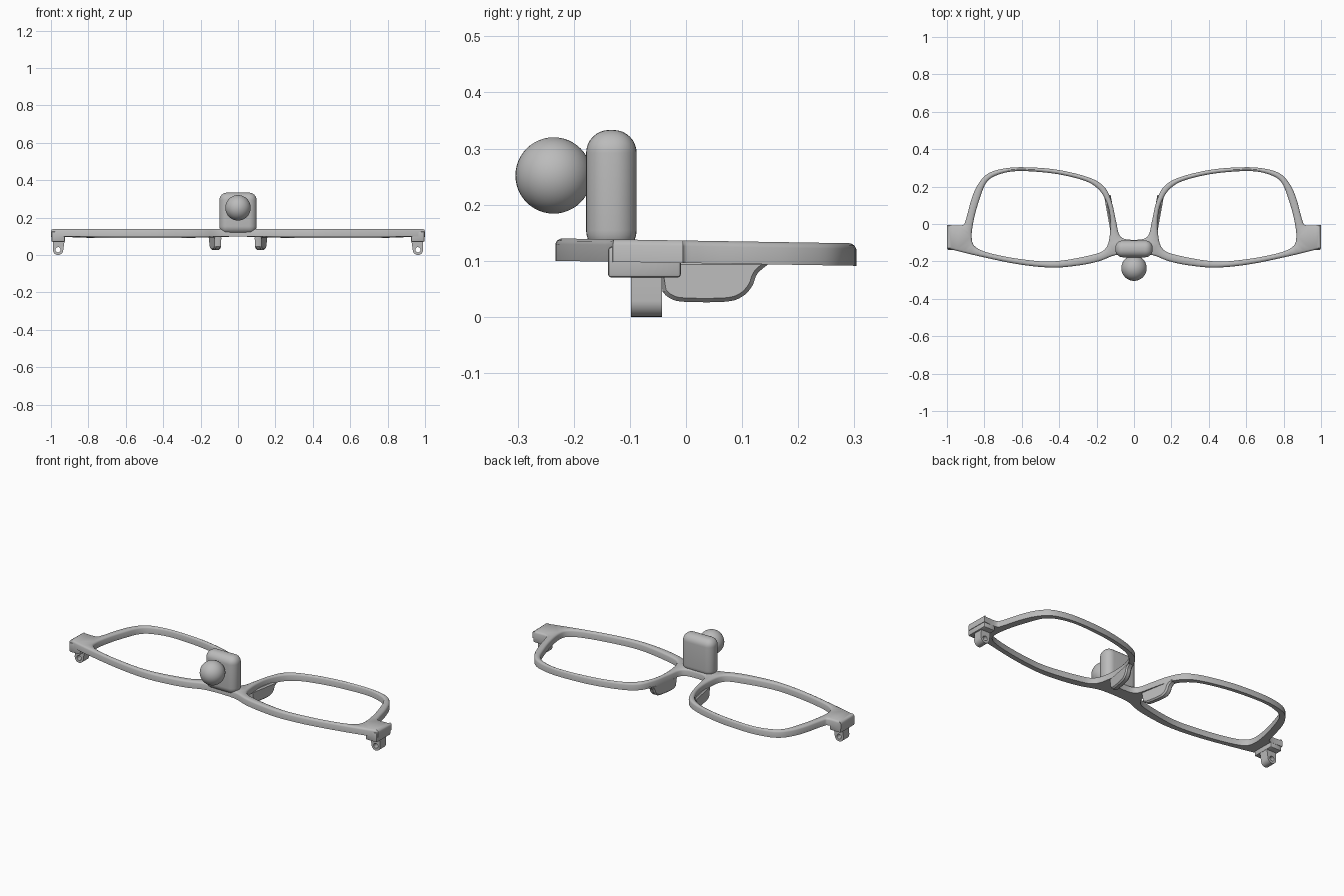
import bpy, bmesh, math
from mathutils import Vector, Matrix

if "Cube" in bpy.data.objects:
    bpy.data.objects.remove(bpy.data.objects["Cube"], do_unlink=True)

grey = bpy.data.materials.new("light_grey")
grey.use_nodes = True
colour = (0.5, 0.5, 0.5, 1)
grey.diffuse_color = colour
grey.node_tree.nodes["Principled BSDF"].inputs["Base Color"].default_value = colour


def finish(name, bm, mirror=False, angle=35):
    """Turn a bmesh into a shaded, coloured object."""
    bmesh.ops.recalc_face_normals(bm, faces=bm.faces)
    mesh = bpy.data.meshes.new(name)
    bm.to_mesh(mesh)
    bm.free()
    mesh.materials.append(grey)
    obj = bpy.data.objects.new(name, mesh)
    bpy.context.collection.objects.link(obj)
    bpy.ops.object.select_all(action='DESELECT')
    obj.select_set(True)
    bpy.context.view_layer.objects.active = obj
    bpy.ops.object.shade_smooth_by_angle(angle=math.radians(angle))
    if mirror:
        obj.modifiers.new("Mirror", 'MIRROR')
    return obj


def spline(points, closed=False, steps=5):
    """Smooth curve through the given points."""
    p = [Vector(q) for q in points]
    n = len(p)
    get = (lambda i: p[i % n]) if closed else (lambda i: p[min(max(i, 0), n - 1)])
    out = []
    for i in range(n if closed else n - 1):
        a, b, c, d = (get(i + k) for k in (-1, 0, 1, 2))
        for s in range(steps):
            t = s / steps
            out.append(b + (c - a) * t / 2 + (a - b * 2.5 + c * 2 - d / 2) * t * t
                       + ((b - c) * 3 + d - a) * t ** 3 / 2)
    return out if closed else out + [p[-1]]


def flip(points):
    return [Vector((-q.x, q.y)) for q in reversed(points)]


def inset(loop, dist):
    """Shift a loop to its left, which is into the material."""
    out = []
    for i, q in enumerate(loop):
        t = (loop[(i + 1) % len(loop)] - loop[i - 1]).normalized()
        out.append(q + Vector((-t.y, t.x)) * dist)
    return out


def slab(name, loops, layers, place, mirror=False):
    """Plate from an outer loop and holes; layers are (inset, height)."""
    bm = bmesh.new()
    caps = [[], []]
    for loop in loops:
        rings = [[bm.verts.new(place(q.x, q.y, h)) for q in inset(loop, d)]
                 for d, h in layers]
        n = len(loop)
        for low, high in zip(rings, rings[1:]):
            for i in range(n):
                j = (i + 1) % n
                bm.faces.new((low[i], low[j], high[j], high[i]))
        for cap, ring in zip(caps, (rings[0], rings[-1])):
            cap += [bm.edges.get((ring[i - 1], ring[i])) for i in range(n)]
    for cap in caps:
        bmesh.ops.triangle_fill(bm, edges=cap, use_beauty=True)
    return finish(name, bm, mirror)


def rounded_box(name, low, high, radius, segments, mirror=False):
    low, high = Vector(low), Vector(high)
    bm = bmesh.new()
    size = Matrix.Diagonal((high - low).to_4d())
    bmesh.ops.create_cube(bm, size=1, matrix=Matrix.Translation((low + high) / 2) @ size)
    bmesh.ops.bevel(bm, geom=bm.edges[:], offset=radius, segments=segments,
                    profile=0.5, affect='EDGES')
    return finish(name, bm, mirror)


def arc(cx, cy, r, start, end, n):
    return [Vector((cx + r * math.cos(math.radians(start + (end - start) * i / n)),
                    cy + r * math.sin(math.radians(start + (end - start) * i / n))))
            for i in range(n + 1)]


# Spectacle frame: one outline with two lens openings
front_edge = spline([(0, -.16), (.1, -.167), (.19, -.2), (.3, -.222), (.44, -.233),
                     (.62, -.215), (.83, -.172), (1, -.13)])
back_edge = spline([(1, -.005), (.92, -.007), (.9, .02), (.87, .13), (.835, .21),
                    (.78, .27), (.685, .298), (.57, .303), (.41, .29), (.245, .25),
                    (.16, .2), (.12, .12), (.096, .015), (.08, -.055), (.05, -.08),
                    (0, -.085)])
half = front_edge + back_edge
outline = half + flip(half)[1:-1]
opening = spline([(.128, -.05), (.13, .055), (.155, .135), (.2, .195), (.275, .235),
                  (.43, .27), (.62, .283), (.73, .262), (.79, .22), (.825, .135),
                  (.855, .03), (.868, -.07), (.845, -.125), (.755, -.16), (.59, -.19),
                  (.43, -.2), (.245, -.17), (.155, -.135)], closed=True)
slab("spectacle_frame", [outline, opening, flip(opening)],
     [(0, -.02), (0, .01), (.003, .016), (.01, .02)],
     lambda u, v, h: (u, v, .116 + h - .0165 * v))

# Nose pads below the inner rims
pad = [Vector((-.045, .1))] + spline(
    [(-.042, .045), (-.03, .034), (-.005, .027), (.07, .027), (.1, .036), (.118, .055),
     (.128, .078), (.155, .1)])
slab("nose_pads", [pad], [(.007, -.018), (0, -.01), (0, .01), (.007, .018)],
     lambda u, v, h: (.115 + .18 * u + h, u, v), mirror=True)

# End blocks and hinge loops at the temples
rounded_box("end_blocks", (.925, -.139, .07), (.997, -.009, .125), .006, 2, mirror=True)
knuckle = arc(.962, .028, .028, 180, 360, 14) + [Vector((.987, .09)), Vector((.925, .09))]
pin_hole = arc(.962, .028, .014, 360, 0, 16)[:-1]
slab("hinge_loops", [knuckle, pin_hole], [(0, -.098), (0, -.043)],
     lambda u, v, h: (u, h, v), mirror=True)

# Upright mount on the bridge
rounded_box("bridge_mount", (-.1, -.178, .113), (.1, -.088, .333), .041, 8)

# Collar and ball facing forward
bm = bmesh.new()
bmesh.ops.create_cone(bm, cap_ends=True, segments=32, radius1=.033, radius2=.04, depth=.02,
                      matrix=Matrix.Translation((0, -.182, .252))
                      @ Matrix.Rotation(math.radians(90), 4, 'X'))
finish("ball_collar", bm)
bm = bmesh.new()
bmesh.ops.create_uvsphere(bm, u_segments=40, v_segments=24, radius=.068,
                          matrix=Matrix.Translation((0, -.236, .252)))
finish("mount_ball", bm)
